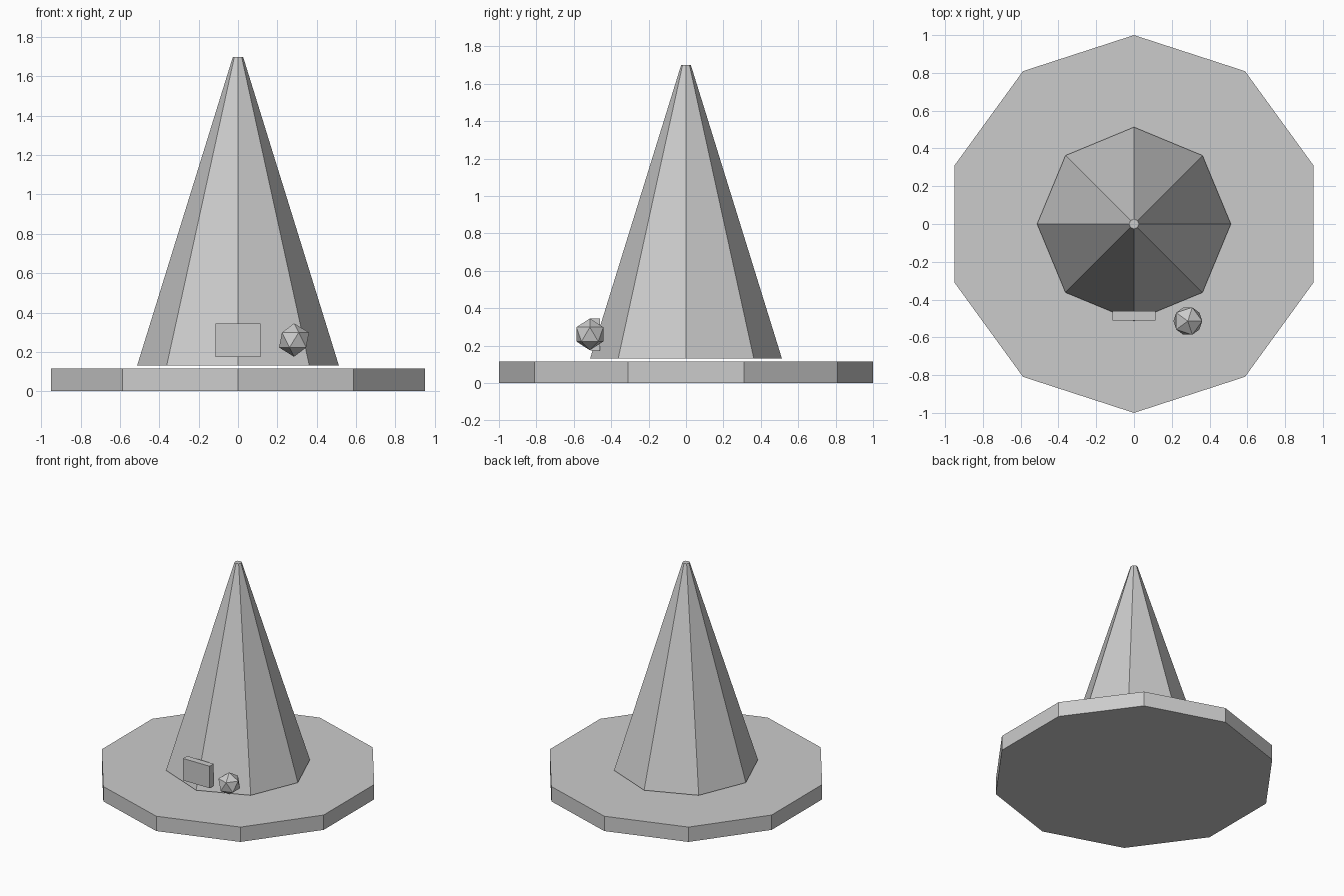
import bpy
from math import pi

cube = bpy.data.objects.get("Cube")
if cube:
    bpy.data.objects.remove(cube, do_unlink=True)

# Single flat colour
grey = bpy.data.materials.new("light_grey")
grey.use_nodes = True
colour = (0.6, 0.6, 0.6, 1)
grey.diffuse_color = colour
grey.node_tree.nodes["Principled BSDF"].inputs["Base Color"].default_value = colour


def finish(name):
    obj = bpy.context.object
    obj.name = name
    obj.data.materials.append(grey)
    return obj


def tapered(name, sides, r_bottom, r_top, z_bottom, z_top):
    """Faceted prism or cone with a corner facing the front."""
    bpy.ops.mesh.primitive_cone_add(
        vertices=sides, radius1=r_bottom, radius2=r_top, depth=z_top - z_bottom,
        location=(0, 0, (z_bottom + z_top) / 2))
    return finish(name)


# Ten-sided plinth and eight-sided spire floating just above it
tapered("base_slab", 10, 1.0, 1.0, 0, 0.115)
tapered("spire", 8, 0.513, 0.026, 0.13, 1.70)

# Plaque on the front corner of the spire
bpy.ops.mesh.primitive_cube_add(size=1, location=(0, -0.485, 0.26))
plaque = finish("front_plaque")
plaque.scale = (0.228, 0.05, 0.17)

# Faceted ball beside the plaque
bpy.ops.mesh.primitive_ico_sphere_add(
    subdivisions=1, radius=0.085, location=(0.285, -0.514, 0.26))
finish("faceted_ball")
